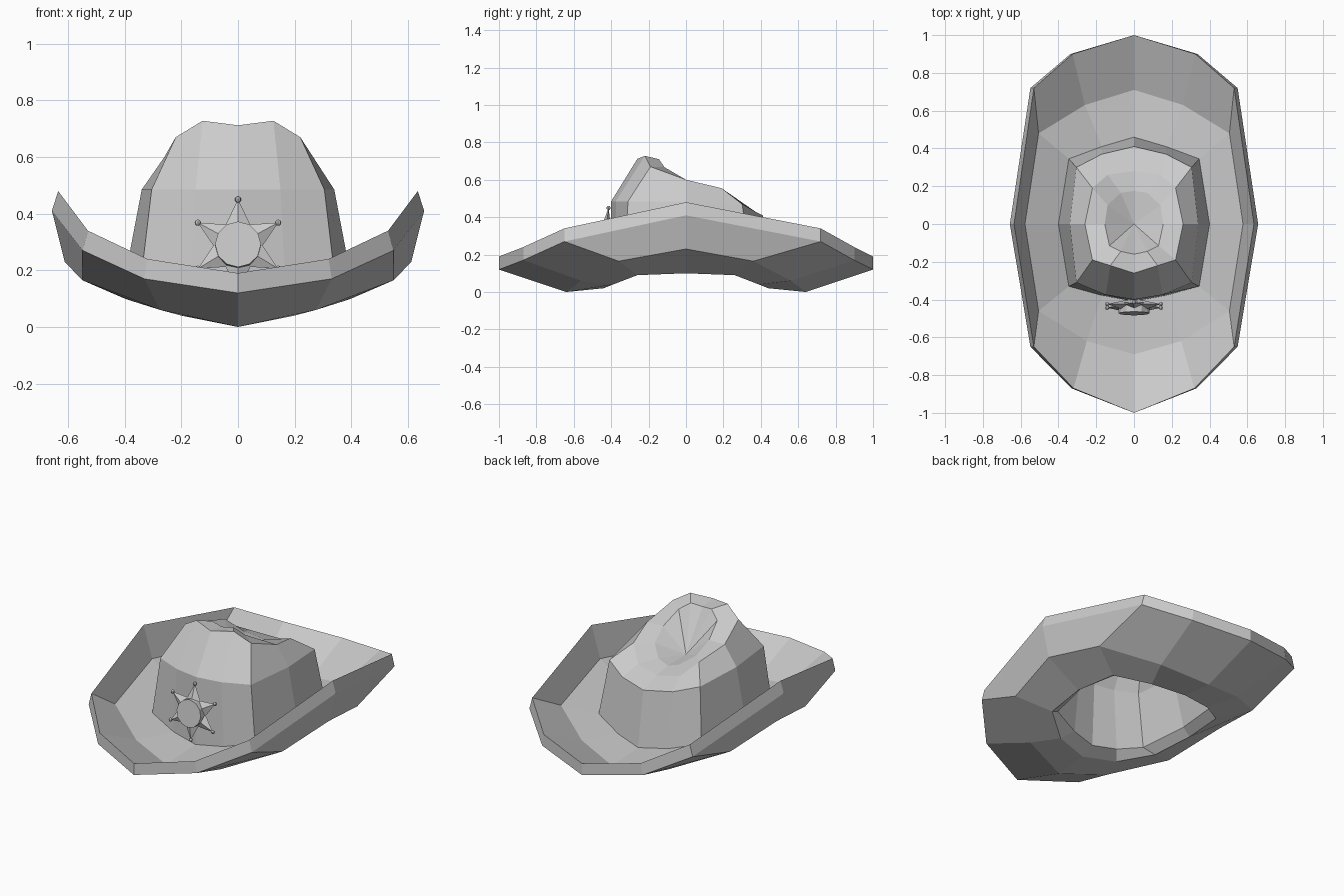
import bpy, bmesh
from math import sin, cos, pi, radians
from mathutils import Matrix, Vector

if "Cube" in bpy.data.objects:
    bpy.data.objects.remove(bpy.data.objects["Cube"])

# Half rings, front centre -> right side -> back centre (mirrored to 12 points)
dent = [(0, -.16, .70), (.07, -.145, .71), (.13, -.115, .667), (.155, 0, .60),
        (.14, .10, .54), (.07, .165, .49), (0, .175, .47)]
crest = [(0, -.26, .712), (.125, -.22, .728), (.22, -.19, .67), (.26, 0, .60),
         (.22, .19, .555), (.14, .26, .475), (0, .28, .45)]
wall = [(0, -.40, .485), (.15, -.375, .485), (.305, -.31, .485), (.34, 0, .485),
        (.305, .30, .47), (.17, .37, .43), (0, .41, .41)]
base = [(0, -.41, .08), (.17, -.378, .10), (.345, -.33, .15), (.40, 0, .17),
        (.345, .345, .15), (.17, .41, .10), (0, .46, .08)]
mid = [(0, -.69, .065), (.25, -.62, .12), (.505, -.46, .21), (.577, 0, .29),
       (.505, .48, .21), (.26, .63, .12), (0, .71, .065)]
rim = [(0, -1, .19), (.32, -.87, .24), (.53, -.65, .34), (.635, 0, .48),
       (.53, .72, .34), (.325, .90, .24), (0, 1, .19)]
# Underside: widest fold, then the opening for the head (front halves only)
fold = [(0, -.64, 0), (.275, -.56, .06), (.55, -.36, .165), (.612, 0, .23)]
hole = [(0, -.44, .02), (.20, -.39, .04), (.37, -.26, .09), (.40, 0, .10)]


def under(ring, sx, sy, dz):
    return [(x * sx, y * sy, z - dz) for x, y, z in ring]


def front_to_back(half):
    return half + [(x, -y, z) for x, y, z in half[-2::-1]]


def finish(bm, name):
    bmesh.ops.recalc_face_normals(bm, faces=bm.faces)
    me = bpy.data.meshes.new(name)
    bm.to_mesh(me)
    bm.free()
    ob = bpy.data.objects.new(name, me)
    bpy.context.collection.objects.link(ob)
    return ob


# Hat: one closed shell, outer crown -> brim -> underside -> lining
rings = [dent, crest, wall, base, mid, rim,
         under(rim, 1.035, 1, .07), front_to_back(fold), front_to_back(hole),
         under(base, .89, .87, .025), under(wall, .83, .85, .05),
         under(crest, .85, .84, .06), under(dent, 1, 1, .06)]
bm = bmesh.new()
loops = []
for half in rings:
    full = half + [(-x, y, z) for x, y, z in half[-2:0:-1]]
    loops.append([bm.verts.new(p) for p in full])
for a, b in zip(loops, loops[1:]):
    for i in range(12):
        j = (i + 1) % 12
        bm.faces.new((a[i], a[j], b[j], b[i]))
for loop, z in ((loops[0], .47), (loops[-1], .41)):
    tip = bm.verts.new((0, 0, z))
    for i in range(12):
        bm.faces.new((loop[i], loop[(i + 1) % 12], tip))
finish(bm, "hat")

# Badge placement: leaning back against the crown front
R = .164
place = Matrix.Translation((0, -.434, .287)) @ Matrix.Rotation(radians(-7), 4, 'X')

# Six-pointed star with a raised ridge on both sides
bm = bmesh.new()
edge = []
for i in range(12):
    r = R if i % 2 == 0 else R * .53
    edge.append(bm.verts.new((r * sin(i * pi / 6), 0, r * cos(i * pi / 6))))
for y in (-.04, .04):
    tip = bm.verts.new((0, y, 0))
    for i in range(12):
        bm.faces.new((edge[i], edge[(i + 1) % 12], tip))
finish(bm, "badge_star").matrix_world = place

# Round plate in the middle of the star
bm = bmesh.new()
bmesh.ops.create_cone(bm, cap_ends=True, segments=12, radius1=.081, radius2=.081,
                      depth=.05, matrix=Matrix.Translation((0, -.015, 0)) @ Matrix.Rotation(pi / 2, 4, 'X'))
finish(bm, "badge_plate").matrix_world = place

# Small balls on the star points
bm = bmesh.new()
for i in range(6):
    p = Vector((R * sin(i * pi / 3), 0, R * cos(i * pi / 3)))
    bmesh.ops.create_uvsphere(bm, u_segments=8, v_segments=6, radius=.011,
                              matrix=Matrix.Translation(p))
finish(bm, "badge_balls").matrix_world = place
